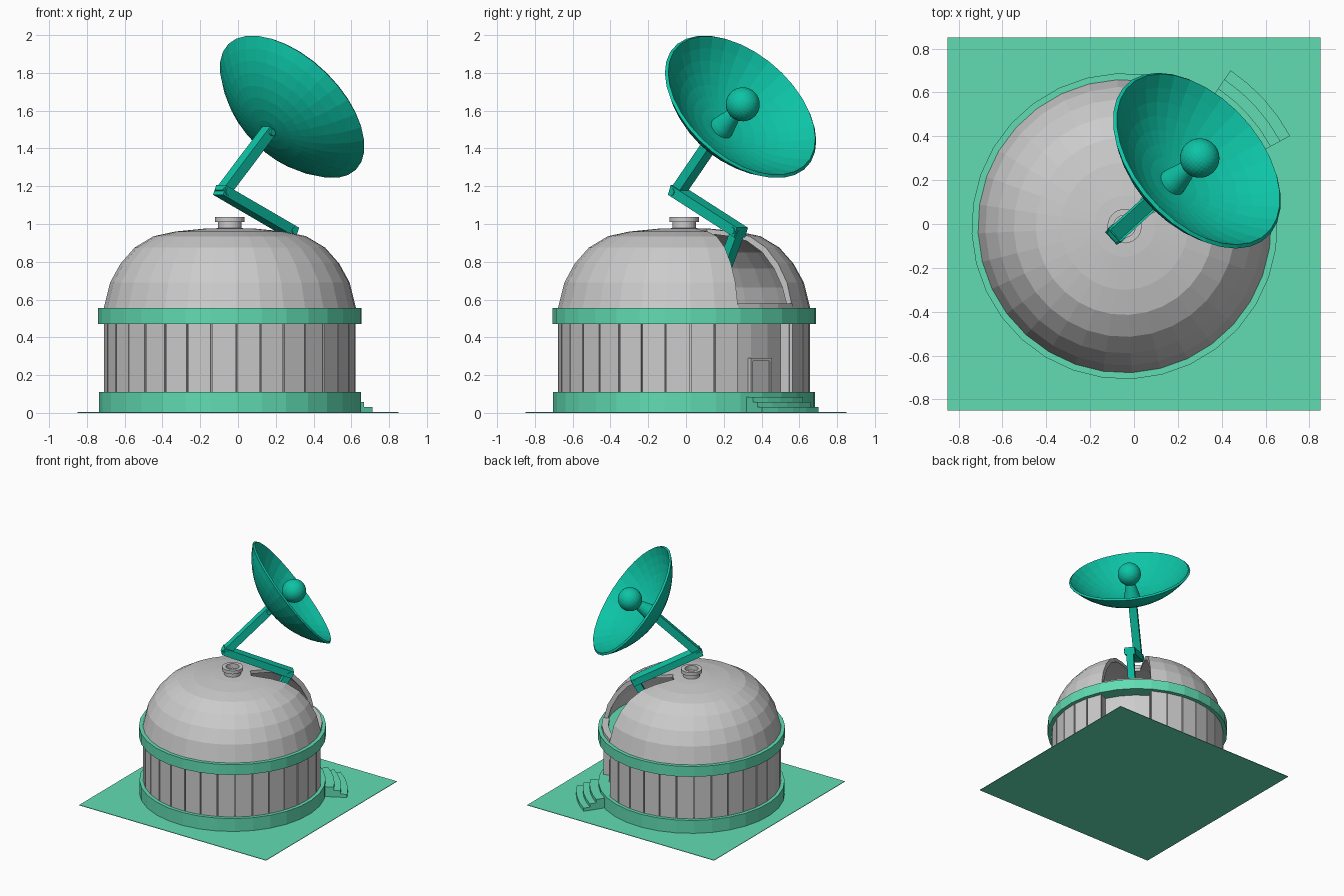
import bpy, bmesh, math
from mathutils import Matrix, Vector

if "Cube" in bpy.data.objects:
    bpy.data.objects.remove(bpy.data.objects["Cube"])

N = 32
STEP = 2 * math.pi / N
HALF = STEP / 2
# Building frame: local +x points at the door and the dome slit
FRAME = Matrix.Translation((-0.043, -0.01, 0)) @ Matrix.Rotation(math.radians(42.2), 4, 'Z')


def material(name, rgb):
    m = bpy.data.materials.new(name)
    m.diffuse_color = (*rgb, 1)
    m.use_nodes = True
    m.node_tree.nodes["Principled BSDF"].inputs["Base Color"].default_value = m.diffuse_color
    return m


MINT = material("mint", (0.12, 0.72, 0.45))
TEAL = material("teal", (0.004, 0.55, 0.38))


def finish(name, bm, mat=None, matrix=FRAME):
    bmesh.ops.remove_doubles(bm, verts=bm.verts, dist=1e-5)
    bmesh.ops.recalc_face_normals(bm, faces=bm.faces)
    bm.transform(matrix)
    me = bpy.data.meshes.new(name)
    bm.to_mesh(me)
    bm.free()
    ob = bpy.data.objects.new(name, me)
    bpy.context.collection.objects.link(ob)
    if mat:
        me.materials.append(mat)
    return ob


def sweep(bm, profile, start=-HALF, angle=2 * math.pi, segs=N):
    """Revolve a closed (r, z) outline; partial sweeps get end caps."""
    rows = []
    for i in range(segs + 1):
        a = start + angle * i / segs
        rows.append([bm.verts.new((r * math.cos(a), r * math.sin(a), z)) for r, z in profile])
    n = len(profile)
    for a, b in zip(rows, rows[1:]):
        for j in range(n):
            k = (j + 1) % n
            if profile[j][0] < 1e-6 and profile[k][0] < 1e-6:
                continue
            if profile[j][0] < 1e-6:
                bm.faces.new((a[j], b[k], a[k]))
            elif profile[k][0] < 1e-6:
                bm.faces.new((a[j], b[j], a[k]))
            else:
                bm.faces.new((a[j], b[j], b[k], a[k]))
    if angle < 6.28:
        bm.faces.new(rows[0])
        bm.faces.new(rows[-1])


def lathe(name, profile, mat=None, matrix=FRAME, **kw):
    bm = bmesh.new()
    sweep(bm, profile, **kw)
    return finish(name, bm, mat, matrix)


def rect(r0, r1, z0, z1):
    return [(r0, z0), (r1, z0), (r1, z1), (r0, z1)]


def box(bm, size, matrix):
    bmesh.ops.create_cube(bm, size=1, matrix=matrix @ Matrix.Diagonal((*size, 1)))


# Ground plate
bm = bmesh.new()
box(bm, (1.7, 1.7, 0.004), Matrix.Translation((0, 0, 0.002)))
finish("ground_plate", bm, MINT, Matrix())

# Foundation and upper ring
lathe("foundation", rect(0, 0.695, 0, 0.11), MINT)
lathe("upper_ring", rect(0, 0.698, 0.47, 0.555), MINT)

# Curved entrance steps
bm = bmesh.new()
for r, z in ((0.86, 0.03), (0.81, 0.057), (0.76, 0.085)):
    sweep(bm, rect(0.68, r, 0, z), -math.radians(13.6), math.radians(27.2), 4)
finish("entrance_steps", bm, MINT)

# Walls: core, recessed entrance, and separate panels
OPEN, REST = 1.5 * STEP, 29 * STEP
lathe("wall_core", rect(0.58, 0.648, 0.11, 0.47), start=OPEN, angle=REST, segs=29)
lathe("entrance_wall", rect(0.57, 0.595, 0.11, 0.47), start=-OPEN, angle=2 * OPEN, segs=3)
bm = bmesh.new()
GAP = 0.012
for i in range(29):
    sweep(bm, rect(0.64, 0.667, 0.11, 0.47), OPEN + i * STEP + GAP / 2, STEP - GAP, 1)
finish("wall_panels", bm)

# Door with frame
bm = bmesh.new()
for y, z, sy, sz in ((-0.068, 0.2, 0.016, 0.18), (0.068, 0.2, 0.016, 0.18), (0, 0.282, 0.152, 0.016)):
    box(bm, (0.04, sy, sz), Matrix.Translation((0.59, y, z)))
finish("door_frame", bm)
bm = bmesh.new()
box(bm, (0.03, 0.12, 0.165), Matrix.Translation((0.587, 0, 0.1925)))
finish("door", bm)

# Dome shell with a three-panel slit, plus its closed crown
outer = [(0.67, 0.55), (0.635, 0.69), (0.58, 0.79), (0.505, 0.875),
         (0.405, 0.935), (0.29, 0.96), (0.14, 0.975)]
inner = [(r * 0.955, z - 0.025 * (z > 0.6)) for r, z in outer[:-1]] + [(0.14, 0.95)]
lathe("dome", outer + inner[::-1], start=OPEN, angle=REST, segs=29)
lathe("dome_crown", [(0, 0.95), (0.14, 0.95), (0.14, 0.975), (0, 0.98)])
lathe("slit_sill", rect(0.62, 0.67, 0.55, 0.58), start=-OPEN, angle=2 * OPEN, segs=3)

# Vent cap
lathe("vent_cap", [(0, 0.97), (0.062, 0.97), (0.062, 1.01), (0.078, 1.01),
                   (0.078, 1.038), (0.05, 1.038), (0.05, 1.0), (0, 1.0)])


# Folding arm: links between joints given as (distance, height)
def link(name, p, q, width, thick, extra):
    a, b = Vector((p[0], 0, p[1])), Vector((q[0], 0, q[1]))
    d = b - a
    tilt = Matrix.Rotation(math.atan2(d.x, d.z), 4, 'Y')
    bm = bmesh.new()
    box(bm, (thick, width, d.length + extra), Matrix.Translation((a + b) / 2) @ tilt)
    finish(name, bm, TEAL)


FOOT, KNEE, ELBOW, HEAD = (0.2, 0.56), (0.425, 0.965), (-0.05, 1.17), (0.27, 1.485)
link("arm_post", FOOT, KNEE, 0.055, 0.055, 0.03)
link("arm_lower", KNEE, ELBOW, 0.08, 0.055, 0.05)
link("arm_upper", ELBOW, HEAD, 0.062, 0.058, 0.03)
bm = bmesh.new()
for d, z in (KNEE, ELBOW, HEAD):
    bmesh.ops.create_cone(bm, cap_ends=True, segments=12, radius1=0.018, radius2=0.018, depth=0.088,
                          matrix=Matrix.Translation((d, 0, z)) @ Matrix.Rotation(math.pi / 2, 4, 'X'))
finish("arm_pins", bm, TEAL)

# Dish: thin spherical bowl tilted up along the slit direction
DISH = FRAME @ Matrix.Translation((0.278, 0, 1.493)) @ Matrix.Rotation(math.radians(52.7), 4, 'Y')
R, CAP, RINGS = 0.64, math.asin(0.474 / 0.64), 8


def arc(radius):
    return [(radius * math.sin(CAP * i / RINGS), R - radius * math.cos(CAP * i / RINGS))
            for i in range(RINGS + 1)]


lathe("dish", arc(R) + arc(R - 0.018)[::-1], TEAL, DISH)

# Feed horn and ball
lathe("feed_horn", [(0, 0.012), (0.066, 0.012), (0.062, 0.045), (0.034, 0.16), (0.034, 0.2), (0, 0.2)], TEAL, DISH)
bm = bmesh.new()
bmesh.ops.create_uvsphere(bm, u_segments=32, v_segments=16, radius=0.09, matrix=Matrix.Translation((0, 0, 0.232)))
finish("feed_ball", bm, TEAL, DISH)
